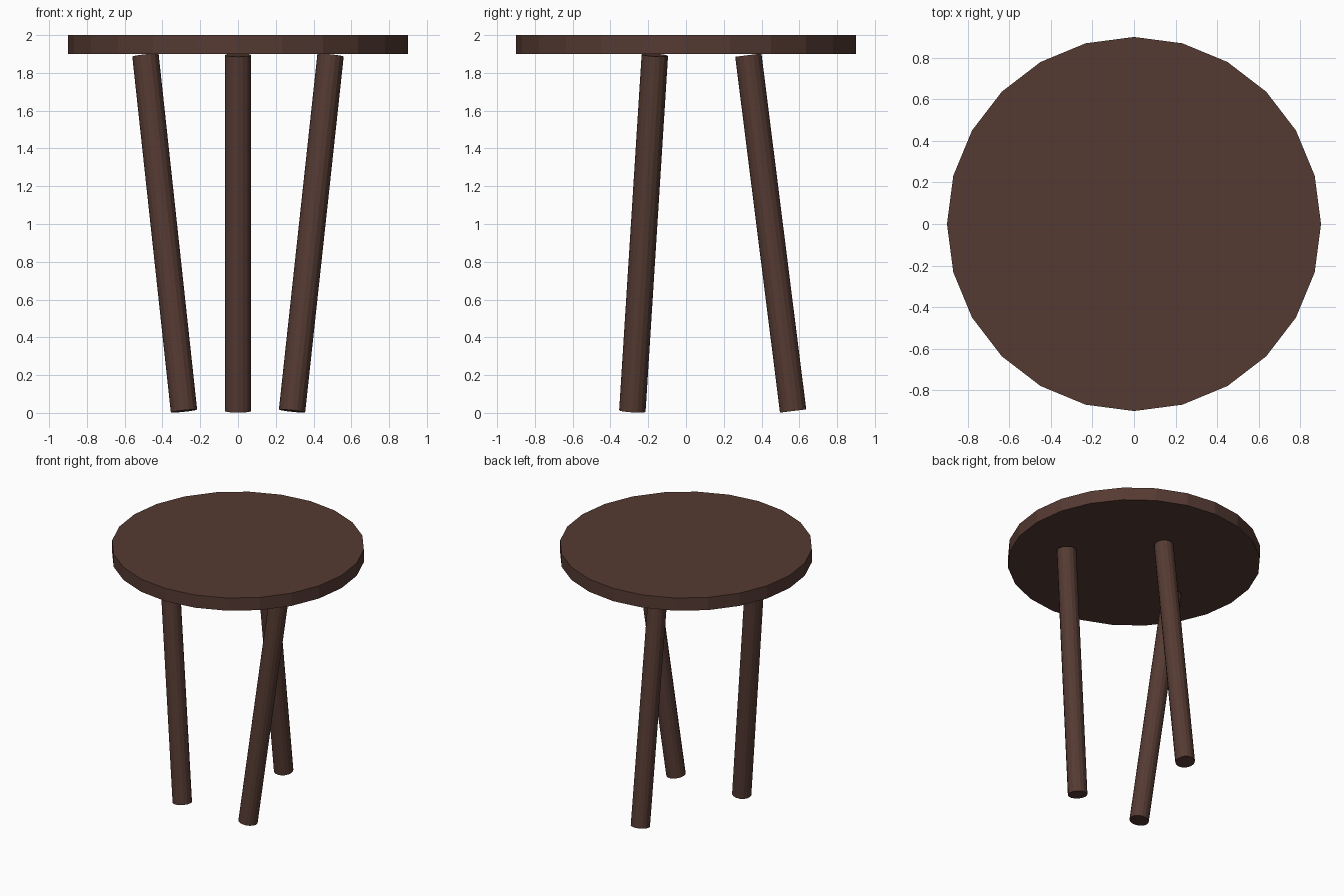
import bpy
from mathutils import Vector

cube = bpy.data.objects.get("Cube")
if cube:
    bpy.data.objects.remove(cube, do_unlink=True)

# Dark brown wood
COLOUR = (0.091, 0.043, 0.032, 1.0)
wood = bpy.data.materials.new("dark_brown_wood")
wood.use_nodes = True
wood.diffuse_color = COLOUR
wood.node_tree.nodes["Principled BSDF"].inputs["Base Color"].default_value = COLOUR


def rod(name, start, end, radius, sides):
    """Straight cylinder whose flat ends are square to its axis."""
    start, end = Vector(start), Vector(end)
    axis = end - start
    bpy.ops.mesh.primitive_cylinder_add(
        vertices=sides, radius=radius, depth=axis.length,
        location=(start + end) / 2,
        rotation=Vector((0, 0, 1)).rotation_difference(axis).to_euler())
    obj = bpy.context.object
    obj.name = name
    obj.data.materials.append(wood)
    return obj


# Round faceted top
rod("table_top", (0, 0, 1.9), (0, 0, 2.0), 0.9, 24)

# Three slanted legs: one at the back, a mirrored pair at the front
FOOT_Z, HEAD_Z, LEG_RADIUS = 0.01, 1.894, 0.07
rod("back_leg", (0, 0.567, FOOT_Z), (0, 0.33, HEAD_Z), LEG_RADIUS, 16)
for side, name in ((1, "left_front_leg"), (-1, "right_front_leg")):
    rod(name, (side * 0.286, -0.284, FOOT_Z), (side * 0.49, -0.165, HEAD_Z),
        LEG_RADIUS, 16)
